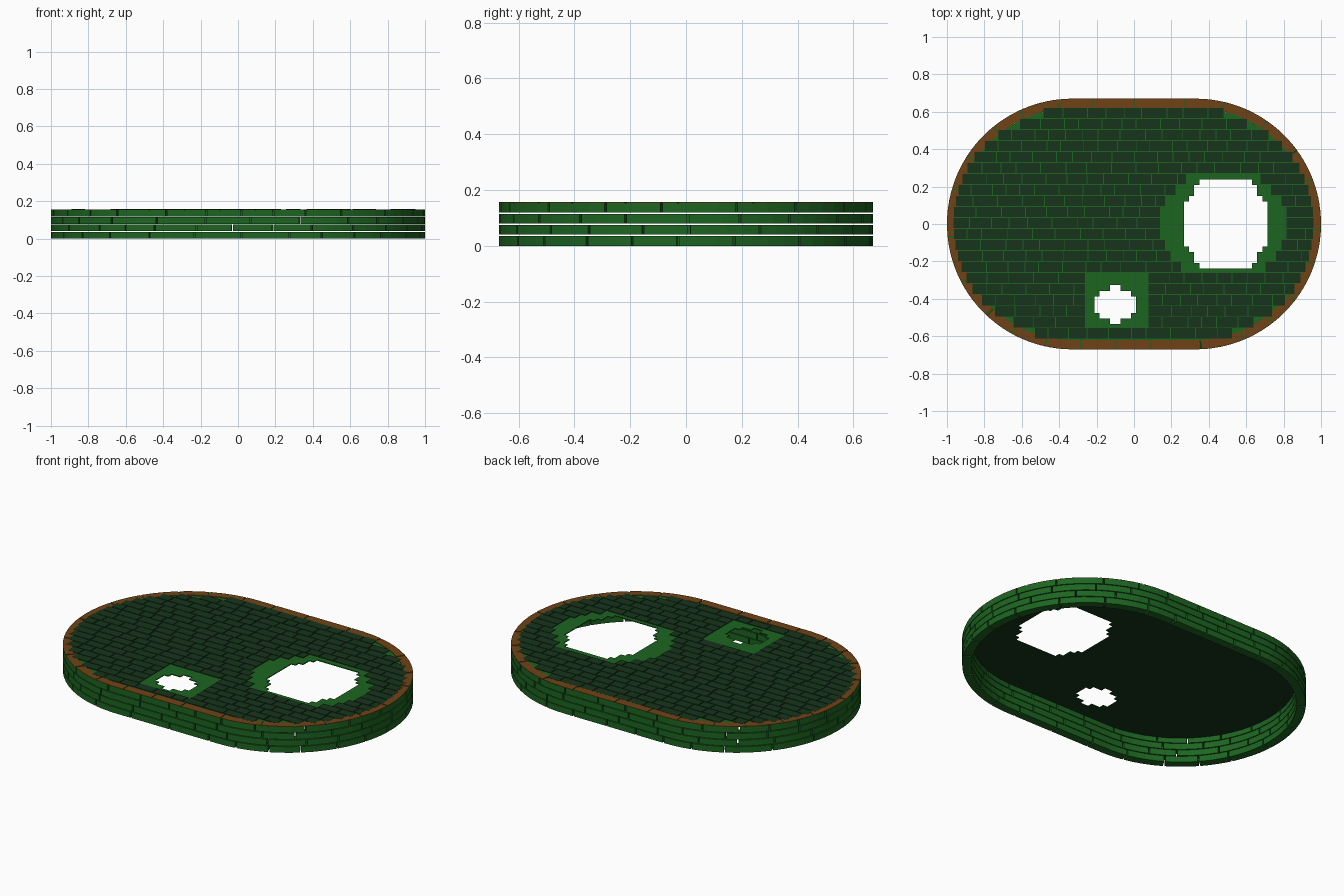
import bpy, bmesh, math, random

if "Cube" in bpy.data.objects:
    bpy.data.objects.remove(bpy.data.objects["Cube"])

random.seed(4)
R, HX = 0.67, 0.33            # end radius and half length of the straight sides
WALL_T, COURSE = 0.05, 0.0385
TOP = 0.157


def material(name, rgb):
    m = bpy.data.materials.new(name)
    m.diffuse_color = (*rgb, 1)
    m.use_nodes = True
    m.node_tree.nodes["Principled BSDF"].inputs["Base Color"].default_value = m.diffuse_color
    return m


GREEN = material("brick_green", (0.012, 0.13, 0.015))
DARK = material("tile_dark_green", (0.008, 0.034, 0.011))
BROWN = material("cap_brown", (0.16, 0.055, 0.008))


def finish(bm, name, mats):
    me = bpy.data.meshes.new(name)
    bm.normal_update()
    bm.to_mesh(me)
    bm.free()
    for m in mats:
        me.materials.append(m)
    ob = bpy.data.objects.new(name, me)
    bpy.context.collection.objects.link(ob)
    return ob


# Stadium outline: point and outward normal at arc length s
ARC, SIDE = math.pi * R, 2 * HX
PERIM = 2 * (ARC + SIDE)


def outline(s, inset):
    s %= PERIM
    flip = 1
    if s >= PERIM / 2:
        s -= PERIM / 2
        flip = -1
    if s < ARC:
        a = -math.pi / 2 + s / R
        x, y = HX + (R - inset) * math.cos(a), (R - inset) * math.sin(a)
    else:
        x, y = HX - (s - ARC), R - inset
    return flip * x, flip * y


def curved_brick(bm, s0, s1, z0, z1, thick):
    n = max(1, math.ceil((s1 - s0) / 0.07))
    rings = []
    for i in range(n + 1):
        s = s0 + (s1 - s0) * i / n
        rings.append([bm.verts.new((*outline(s, d), z))
                      for d, z in ((0, z0), (0, z1), (thick, z1), (thick, z0))])
    for a, b in zip(rings, rings[1:]):
        for k in range(4):
            j = (k + 1) % 4
            bm.faces.new((a[k], b[k], b[j], a[j]))
    bm.faces.new(rings[0])
    bm.faces.new(rings[-1][::-1])


def brick_ring(name, z0, z1, thick, mat):
    bm = bmesh.new()
    lengths = [random.uniform(0.16, 0.27) for _ in range(26)]
    k = PERIM / sum(lengths)
    s = random.uniform(0, 0.2)
    for ln in lengths:
        curved_brick(bm, s, s + ln * k - 0.008, z0, z1, thick)
        s += ln * k
    bmesh.ops.recalc_face_normals(bm, faces=bm.faces)
    finish(bm, name, [mat])


# Wall: four courses with thin open seams, and a brown cap on top
for c in range(4):
    z = c * 0.0395
    brick_ring(f"wall_course_{c + 1}", z, min(z + 0.0355, 0.153), WALL_T, GREEN)
brick_ring("wall_cap", 0.1525, 0.156, WALL_T, BROWN)


# Floor rows: x spans inside the stadium, minus the openings
def half_width(y, inset):
    r = R - inset
    return HX + math.sqrt(max(0, r * r - y * y))


def snap(v, step=0.028):
    return round(v / step) * step


def spans(y, inset, holes):
    w = half_width(y, inset)
    out = [(-w, w)]
    for cx, cy, hx, hy, flat, slope in holes:
        d = abs(y - cy)
        if d > hy:
            continue
        h = snap(min(hx, hx - (d - flat) * slope))
        out = [p for a, b in out
               for p in ((a, min(b, cx - h)), (max(a, cx + h), b)) if p[1] - p[0] > 0.01]
    return out


def box(bm, x0, x1, y0, y1, z0, z1, bottom=0):
    lo = [bm.verts.new((x, y, z0)) for x, y in ((x0, y0), (x1, y0), (x1, y1), (x0, y1))]
    hi = [bm.verts.new((v.co.x, v.co.y, z1)) for v in lo]
    bm.faces.new(lo[::-1]).material_index = bottom
    bm.faces.new(hi)
    for k in range(4):
        j = (k + 1) % 4
        bm.faces.new((lo[k], lo[j], hi[j], hi[k]))


# Green base layer, stepped around the two openings
OPENINGS = ((0.49, 0, 0.22, 0.24, 0.11, 0.75), (-0.10, -0.43, 0.10, 0.093, 0.035, 1.1))
bm = bmesh.new()
rows = 42
dy = 1.25 / rows
for i in range(rows):
    y = -0.625 + dy * (i + 0.5)
    for a, b in spans(y, 0.04, OPENINGS):
        box(bm, a, b, y - dy / 2, y + dy / 2, 0.148, 0.153, bottom=1)
finish(bm, "floor_base", [GREEN, DARK])

# Dark tiles in staggered rows, stopping short of the openings
CLEAR = ((0.48, 0, 0.33, 0.27, 0.10, 0.85), (-0.09, -0.40, 0.17, 0.145, 0.10, 0.6))
bm = bmesh.new()
rows = 21
dy = 1.236 / rows
for i in range(rows):
    y = -0.611 + dy * (i + 0.5)
    edge = y + math.copysign(dy / 2, y)
    inset = max(0.02, half_width(y, 0.03) - half_width(edge, 0.03)) if abs(y) < 0.58 else 0.04
    for a, b in spans(y, min(inset, 0.055) + 0.015, CLEAR):
        x = a
        while x < b - 0.005:
            nx = x + random.uniform(0.07, 0.14)
            if nx > b - 0.04:
                nx = b
            box(bm, x, nx - 0.005, y - dy / 2, y + dy / 2 - 0.004,
                0.153, TOP - random.uniform(0, 0.0008))
            x = nx
finish(bm, "floor_tiles", [DARK])
